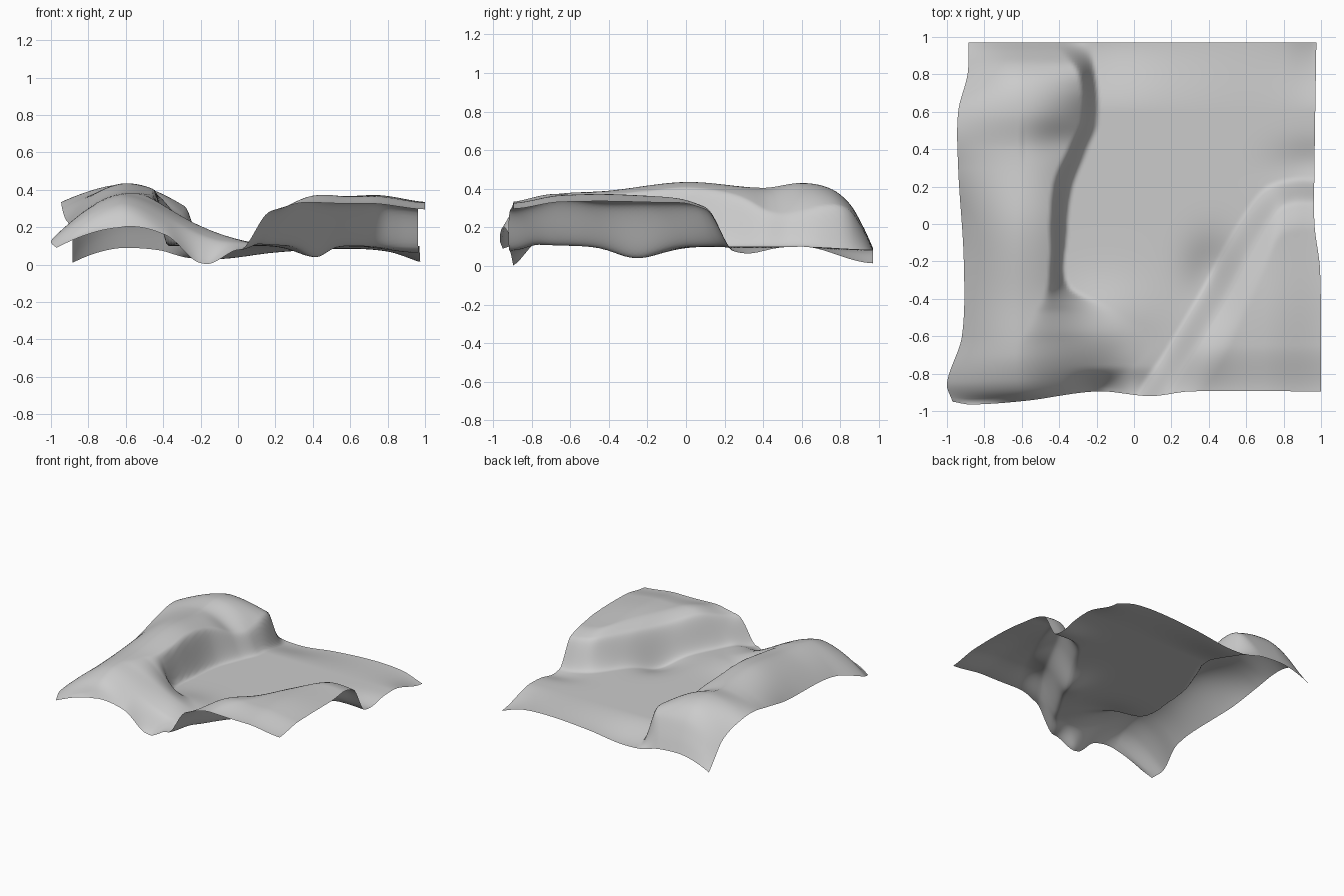
import bpy, bmesh, math

cube = bpy.data.objects.get("Cube")
if cube:
    bpy.data.objects.remove(cube, do_unlink=True)

STEPS = 130


def lerp(a, b, t):
    return a + (b - a) * t


def smooth(a, b, t):
    t = max(0, min(1, (t - a) / (b - a)))
    return t * t * (3 - 2 * t)


def bump(x, y, cx, cy, rx, ry):
    return math.exp(-((x - cx) / rx) ** 2 - ((y - cy) / ry) ** 2)


def curve(*pts):
    """Smooth cubic through (position, value) points."""
    def slope(i):
        a, b = pts[max(i - 1, 0)], pts[min(i + 1, len(pts) - 1)]
        return (b[1] - a[1]) / (b[0] - a[0])

    def value(t):
        t = max(pts[0][0], min(pts[-1][0], t))
        i = 0
        while i < len(pts) - 2 and t > pts[i + 1][0]:
            i += 1
        (p, a), (q, b) = pts[i], pts[i + 1]
        w = q - p
        s = (t - p) / w
        return (a * (1 + 2 * s) * (1 - s) ** 2 + slope(i) * w * s * (1 - s) ** 2
                + b * s * s * (3 - 2 * s) + slope(i + 1) * w * s * s * (s - 1))
    return value


# Outline of the sheet
left_x = curve((-.95, -.97), (-.85, -1), (-.6, -.92), (-.2, -.91), (.3, -.94),
               (.6, -.94), (.8, -.89), (.97, -.885))
right_x = curve((-.9, 1), (-.25, .995), (0, .965), (.3, .965), (.97, .975))
front_y = curve((-1, -.95), (-.9, -.965), (-.6, -.945), (-.2, -.895), (.08, -.92),
                (.3, -.895), (1, -.895))
BACK_Y = .97

# Hill: crest height, west rim height, eastward fall, cliff position and half width along y
crest = curve((-.95, .2), (-.9, .28), (-.83, .33), (-.7, .37), (-.4, .39), (0, .435),
              (.4, .405), (.6, .43), (.75, .4), (.85, .32), (.92, .2), (.97, .09))
rim = curve((-.95, .09), (-.6, .2), (0, .24), (.3, .3), (.5, .335), (.65, .31),
            (.8, .21), (.9, .09), (.97, .01))
fall = curve((-.95, 0), (-.6, .4), (-.3, 1.2), (.55, 1.5), (.72, 1), (.85, .4))
cliff_x = curve((-.95, -.42), (-.6, -.25), (-.45, -.31), (-.34, -.4), (-.1, -.405),
                (.2, -.38), (.4, -.3), (.55, -.235), (.8, -.25), (.95, -.32))
cliff_w = curve((-.95, .2), (-.65, .36), (-.48, .24), (-.33, .06), (0, .05), (.3, .06),
                (.8, .05), (.95, .1))

# Plateau: middle line of its bank, and the back edge of the plain
bank_y = curve((0, -1.06), (.1, -.89), (.2, -.74), (.4, -.41), (.6, -.05), (.73, .13),
               (.85, .18), (1, .18))
back_z = curve((-.9, .02), (-.4, .04), (-.1, .03), (.2, .065), (.55, .085), (.8, .07),
               (.97, .015))


def plain(x, y):
    z = .1 + .015 * bump(x, y, 0, -.73, .12, .1)
    z += .045 * bump(x, y, -.14, -.52, .24, .2)
    z -= .06 * bump(x, y, .42, -.26, .14, .18)
    z -= .035 * bump(x, y, .95, .32, .2, .12)
    z = lerp(z, lerp(0, .08, smooth(.02, .2, abs(x + .19))), smooth(-.76, -.91, y))
    return lerp(z, back_z(x), smooth(.6, BACK_Y, y))


def hill(x, y):
    if x < -.6:
        s = (x + .6) / (left_x(y) + .6)
        return lerp(crest(y), rim(y), s ** 1.8)
    gully = .03 * bump(x, y, -.4, .45, .15, .1)
    return crest(y) - gully - fall(y) * (x + .6) ** 2


def plateau(x, y):
    z = .355 + .02 * bump(x, y, .8, -.45, .25, .3) + .035 * bump(x, y, .36, -.65, .15, .2)
    return z - .03 * smooth(-.65, -.9, y) - .03 * smooth(.7, 1, x)


def height(x, y):
    z = plain(x, y)
    c, w = cliff_x(y), cliff_w(y)
    z = lerp(z, hill(min(x, c + w), y), smooth(c + w, c - w, x))
    if x <= 0:
        return z
    # Steep toe that rounds off into the plateau
    grade = (bank_y(x + .02) - bank_y(x - .02)) / .04
    d = (bank_y(x) - y) / math.hypot(1, grade)
    rise = lerp(smooth(-.065, .08, d), smooth(-.065, .22, d), .3)
    return lerp(z, plateau(x, y), rise)


# Terrain sheet
bm = bmesh.new()
rows = []
for j in range(STEPS + 1):
    v = j / STEPS
    row = []
    for i in range(STEPS + 1):
        u = i / STEPS
        y = lerp(front_y(lerp(-1, 1, u)), BACK_Y, v)
        x = lerp(left_x(y), right_x(y), u)
        row.append(bm.verts.new((x, y, max(0, height(x, y)))))
    rows.append(row)
for a, b in zip(rows, rows[1:]):
    for i in range(STEPS):
        bm.faces.new((a[i], a[i + 1], b[i + 1], b[i]))
mesh = bpy.data.meshes.new("terrain")
bm.to_mesh(mesh)
bm.free()
for face in mesh.polygons:
    face.use_smooth = True

# Plain grey ground
grey = bpy.data.materials.new("stone grey")
grey.use_nodes = True
color = (.6, .6, .6, 1)
grey.diffuse_color = color
grey.node_tree.nodes["Principled BSDF"].inputs["Base Color"].default_value = color
mesh.materials.append(grey)
terrain = bpy.data.objects.new("terrain", mesh)
bpy.context.collection.objects.link(terrain)
